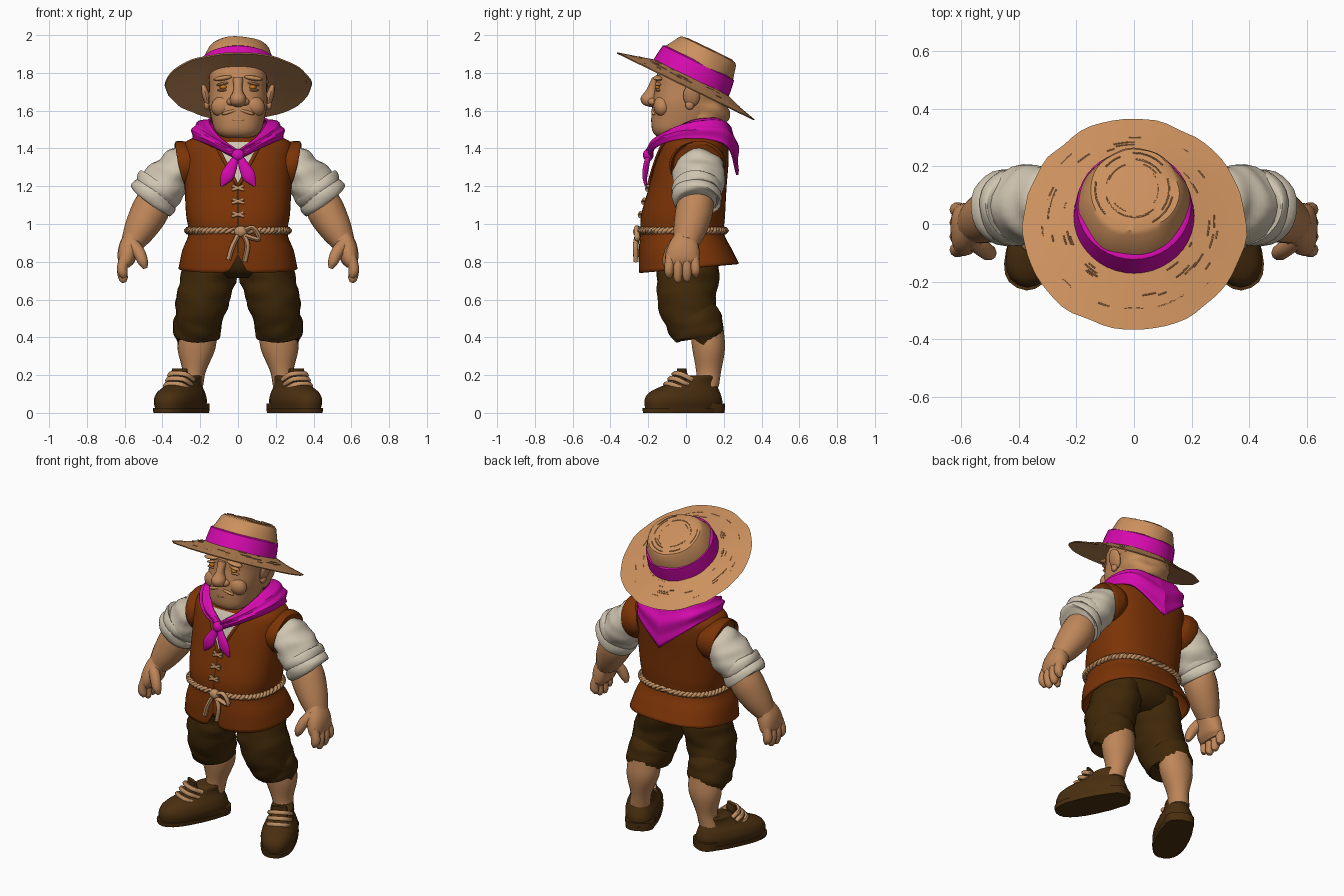
import bpy, bmesh, math, random
from mathutils import Vector, Matrix, noise

random.seed(4)
cube = bpy.data.objects.get("Cube")
if cube:
    bpy.data.objects.remove(cube)


def material(name, *rgb):
    m = bpy.data.materials.new(name)
    m.use_nodes = True
    m.diffuse_color = (*rgb, 1)
    m.node_tree.nodes["Principled BSDF"].inputs["Base Color"].default_value = (*rgb, 1)
    return m


skin = material("tan skin", .52, .24, .10)
straw = material("golden straw", .60, .28, .11)
hair = material("sandy hair", .55, .26, .10)
magenta = material("magenta cloth", .68, .003, .43)
rust = material("rust leather", .20, .034, .002)
linen = material("cream linen", .63, .56, .44)
umber = material("dark umber cloth", .05, .021, .0025)
boot = material("brown shoe leather", .068, .028, .005)
rope = material("pale rope", .53, .28, .125)
amber = material("amber eye", .58, .18, .01)


def finish(name, bm, mat, mirror=False, solid=0, matrix=None, angle=40):
    bmesh.ops.recalc_face_normals(bm, faces=bm.faces)
    if matrix:
        bm.transform(matrix)
    me = bpy.data.meshes.new(name)
    bm.to_mesh(me)
    bm.free()
    me.materials.append(mat)
    for p in me.polygons:
        p.use_smooth = True
    me.set_sharp_from_angle(angle=math.radians(angle))
    ob = bpy.data.objects.new(name, me)
    bpy.context.collection.objects.link(ob)
    if solid:
        mod = ob.modifiers.new("thickness", "SOLIDIFY")
        mod.thickness = solid
    if mirror:
        ob.modifiers.new("mirror", "MIRROR")
    return ob


def spline(keys, steps):
    """Catmull-Rom resampling of equally long tuples."""
    k = [Vector(q) for q in keys]
    k = [2 * k[0] - k[1]] + k + [2 * k[-1] - k[-2]]
    out = []
    for a, b, c, d in zip(k, k[1:], k[2:], k[3:]):
        for i in range(steps):
            t = i / steps
            out.append(.5 * (2*b + (c-a)*t + (2*a-5*b+4*c-d)*t*t + (3*b-a-3*c+d)*t**3))
    return out + [k[-2]]


def loft(name, rings, mat, n=24, power=2, steps=4, tilt=False, caps=True, wrinkle=0, shape=None, **kw):
    """Skin superellipse rings given as (x, y, z, rx, ry)."""
    rs = spline(rings, steps)
    bm = bmesh.new()
    rows = []
    for i, r in enumerate(rs):
        c, ax, ay = Vector(r[:3]), Vector((1, 0, 0)), Vector((0, 1, 0))
        if tilt:
            t = (Vector(rs[min(i+1, len(rs)-1)][:3]) - Vector(rs[max(i-1, 0)][:3])).normalized()
            ax = ay.cross(t).normalized()
            ay = t.cross(ax)
        row = []
        for j in range(n):
            a = math.tau * j / n
            u, v = math.cos(a), math.sin(a)
            d = ax * (math.copysign(abs(u)**(2/power), u) * r[3]) + ay * (math.copysign(abs(v)**(2/power), v) * r[4])
            p = c + d
            if wrinkle and d.length > 0:
                p += d.normalized() * wrinkle * noise.noise(Vector((p.x*9, p.y*9, p.z*18)))
            row.append(bm.verts.new(shape(p) if shape else p))
        rows.append(row)
    for a, b in zip(rows, rows[1:]):
        for j in range(n):
            bm.faces.new((a[j], a[(j+1) % n], b[(j+1) % n], b[j]))
    if caps:
        bm.faces.new(rows[0])
        bm.faces.new(rows[-1])
    return finish(name, bm, mat, **kw)


def patch(name, f, nu, nv, mat, **kw):
    bm = bmesh.new()
    g = [[bm.verts.new(f(i/nu, j/nv)) for j in range(nv+1)] for i in range(nu+1)]
    for i in range(nu):
        for j in range(nv):
            bm.faces.new((g[i][j], g[i+1][j], g[i+1][j+1], g[i][j+1]))
    return finish(name, bm, mat, **kw)


def ball(name, loc, size, mat, rot=0, **kw):
    bm = bmesh.new()
    bmesh.ops.create_uvsphere(bm, u_segments=16, v_segments=10, radius=1)
    m = Matrix.Translation(loc) @ Matrix.Rotation(rot, 4, 'Y') @ Matrix.Diagonal((*size, 1))
    return finish(name, bm, mat, matrix=m, **kw)


def cord(name, paths, r, mat, cyclic=False, mirror=False, matrix=None):
    cu = bpy.data.curves.new(name, "CURVE")
    cu.dimensions, cu.bevel_depth, cu.bevel_resolution, cu.use_fill_caps = "3D", r, 1, True
    for pts in paths:
        s = cu.splines.new("POLY")
        s.points.add(len(pts) - 1)
        for p, q in zip(s.points, pts):
            p.co = (*(matrix @ Vector(q) if matrix else q), 1)
        s.use_cyclic_u = cyclic
    tmp = bpy.data.objects.new(name, cu)
    bpy.context.collection.objects.link(tmp)
    bm = bmesh.new()
    bm.from_mesh(tmp.to_mesh())
    tmp.to_mesh_clear()
    bpy.data.objects.remove(tmp)
    return finish(name, bm, mat, mirror=mirror, angle=60)


# Vest with filled armhole lips
torso = [(0, .015, .765, .315, .265), (0, -.005, .86, .295, .245), (0, -.02, .95, .262, .222),
         (0, -.015, 1.05, .275, .222), (0, .01, 1.2, .283, .205), (0, .033, 1.33, .29, .192),
         (0, .047, 1.42, .285, .172), (0, .045, 1.455, .24, .13), (0, .045, 1.48, .14, .08)]
fine = spline(torso, 5)


def front(x, z, gap=.006):
    """Point just in front of the vest."""
    for a, b in zip(fine, fine[1:]):
        if z <= b[2]:
            break
    r = a.lerp(b, max(0, (z - a[2]) / (b[2] - a[2])))
    return Vector((x, r[1] - r[4] * (1 - min(1, abs(x)/r[3])**2.5)**.4 - gap, z))


def hem(p):
    k = max(0, (.95 - p.z) / .19)
    p.z += k * .1 * p.y
    if p.y < 0:
        p.z += k * k * .1 * max(0, 1 - abs(p.x) / .05)
    return p


loft("vest", torso, rust, n=72, power=2.5, steps=5, caps=False, solid=.012, shape=hem)
loft("armhole_lips", [(.23, .055, 1.325, .11, .14), (.265, .06, 1.317, .125, .15), (.295, .065, 1.31, .132, .145),
     (.303, .065, 1.308, .12, .132)], rust, n=32, tilt=True, mirror=True)
patch("shirt_front", lambda u, v: front((2*u-1)*.52*(.235*v+.004), 1.2+.235*v), 8, 10, linen)
cord("neckline_trim", [[front(.52*(.235*t/8+.004), 1.2+.235*t/8) for t in range(9)]], .009, rust, mirror=True)
patch("vest_seam", lambda u, v: front((2*u-1)*.004, .84+.36*v, .004), 1, 14, umber)
for i, z in enumerate((1.05, 1.12, 1.19)):
    cord("vest_lace_%d" % i, [[front(s*.032, z-.01), front(0, z, .01), front(-s*.03, z+.012)] for s in (1, -1)], .009, rope)

# Rope belt with knot
def belt(phase):
    pts = []
    for i in range(120):
        a = math.tau*i/120
        u, v = math.cos(a), math.sin(a)
        w = a*30 + phase
        k = .006 + .009*math.cos(w)
        pts.append((math.copysign(abs(u)**.8, u)*(.262+k), -.02+math.copysign(abs(v)**.8, v)*(.222+k),
                    .965+.01*math.sin(w)))
    return pts


cord("rope_belt", [belt(0), belt(math.pi)], .011, rope, cyclic=True)
ball("belt_knot", (.015, -.255, .96), (.035, .025, .03), rope)
cord("belt_ends", [spline([(.01, -.255, .96), (-.03, -.265, .88), (-.05, -.265, .81)], 4),
                   spline([(.02, -.255, .96), (.05, -.268, .89), (.035, -.265, .80)], 4),
                   spline([(.02, -.255, .96), (.08, -.262, .98), (.11, -.258, .92), (.03, -.26, .94)], 4)], .014, rope)

# Neckerchief
inner = spline([(.0, -.175, 1.39), (.095, -.115, 1.46), (.148, .02, 1.54), (.12, .15, 1.56), (0, .19, 1.55)], 8)
outer = spline([(.0, -.19, 1.34), (.13, -.16, 1.405), (.235, -.01, 1.45), (.19, .205, 1.415), (0, .262, 1.25)], 8)


def scarf(u, v):
    i = round(u * 32)
    p = inner[i].lerp(outer[i], v)
    out = Vector((p.x, p.y - .04, .12)).normalized()
    p = p + out * ((.032 + .01*u)*math.sin(math.pi*v) + .006*math.sin(v*16 + u*5) + .012*u)
    if u in (0, 1):
        p.x = 0
    return p


patch("neckerchief", scarf, 32, 14, magenta, solid=.012, mirror=True)
ball("neckerchief_knot", (0, -.2, 1.365), (.034, .028, .034), magenta)
loft("neckerchief_tails", [(.008, -.2, 1.36, .014, .014), (.035, -.212, 1.30, .03, .016),
     (.06, -.218, 1.25, .034, .013), (.088, -.213, 1.20, .005, .005)], magenta, n=12, tilt=True, mirror=True)

# Sleeves with rolled cuffs, forearms and hands
loft("sleeves", [(.25, .07, 1.35, .07, .10), (.315, .07, 1.295, .103, .13), (.385, .065, 1.217, .117, .133),
     (.45, .055, 1.14, .12, .125)], linen, tilt=True, steps=8, wrinkle=.018, mirror=True)
for k, (x, z, r) in enumerate(((.425, 1.185, .13), (.45, 1.14, .132))):
    loft("cuff_roll_%d" % k, [(x-.019, .06, z+.024, r-.025, r-.025), (x-.013, .06, z+.016, r, r),
         (x+.013, .055, z-.016, r, r), (x+.02, .055, z-.025, r-.03, r-.03)], linen, tilt=True, wrinkle=.01, mirror=True)
loft("forearms", [(.43, .055, 1.16, .085, .09), (.465, .045, 1.07, .1, .1), (.52, .02, .97, .085, .088),
     (.56, 0, .90, .062, .068)], skin, n=18, tilt=True, mirror=True)
loft("palms", [(.55, 0, .93, .055, .062), (.578, -.012, .87, .055, .085), (.592, -.02, .81, .046, .092),
     (.60, -.02, .775, .025, .08)], skin, n=16, tilt=True, power=2.4, mirror=True)
for name, y, tip in (("index", -.09, .715), ("middle", -.043, .69), ("ring", .005, .695), ("little", .05, .72)):
    loft(name + "_fingers", [(.597, y*.9-.002, .83, .028, .026), (.613, y, .765, .028, .026),
         (.607, y, tip+.02, .024, .022), (.60, y, tip, .01, .01)], skin, n=10, tilt=True, mirror=True)
loft("thumbs", [(.565, -.05, .90, .035, .035), (.525, -.085, .85, .033, .03), (.503, -.10, .80, .027, .027),
     (.49, -.10, .765, .012, .012)], skin, n=10, tilt=True, mirror=True)

# Trousers and shins
loft("trouser_seat", [(0, 0, .715, .10, .11), (0, 0, .76, .23, .16), (0, 0, .84, .25, .18),
     (0, 0, .94, .22, .17)], umber, power=2.4)
loft("trouser_legs", [(.135, .01, .82, .13, .155), (.155, .01, .72, .143, .16), (.185, .005, .60, .14, .155),
     (.21, .035, .48, .125, .14), (.214, .06, .42, .11, .12)], umber, tilt=True, steps=6, wrinkle=.014, mirror=True)
loft("trouser_cuffs", [(.207, .045, .51, .105, .115), (.209, .05, .50, .127, .138), (.213, .06, .45, .13, .138),
     (.216, .07, .40, .12, .13), (.216, .07, .392, .10, .10)], umber, tilt=True, steps=5, wrinkle=.012, mirror=True)
loft("shins", [(.212, .11, .45, .1, .09), (.22, .12, .34, .1, .088), (.232, .12, .22, .062, .067),
     (.245, .115, .14, .06, .06)], skin, n=18, mirror=True)

# Shoes, turned outward
foot = Matrix.Translation((.305, -.014, 0)) @ Matrix.Rotation(math.radians(26), 4, 'Z')
loft("shoe_soles", [(0, 0, 0, .098, .228), (0, 0, .026, .102, .231)], boot, power=2.5, steps=1, matrix=foot, mirror=True)
loft("shoe_heels", [(0, .14, 0, .085, .088), (0, .14, .05, .088, .09)], boot, power=2.6, steps=1, matrix=foot, mirror=True)
loft("shoe_uppers", [(0, 0, .022, .096, .217), (0, 0, .065, .104, .22), (0, .006, .105, .095, .203),
     (0, .033, .138, .076, .162), (0, .07, .165, .066, .12), (0, .095, .188, .066, .088), (0, .1, .197, .058, .075)],
     boot, power=2.3, matrix=foot, mirror=True)
loft("shoe_tongues", [(0, -.05, .13, .045, .02), (0, -.01, .19, .05, .016), (0, -.01, .235, .045, .012)],
     boot, n=12, power=3, matrix=foot, mirror=True)
cord("shoe_laces", [spline([(-.064, y+.06, z-.03), (-.042, y, z), (.042, y, z), (.064, y+.06, z-.03)], 3)
     for y, z in ((-.085, .15), (-.06, .178), (-.035, .205))], .014, rope, mirror=True, matrix=foot)

# Head
loft("head", [(0, -.08, 1.455, .05, .05), (0, -.07, 1.468, .095, .09), (0, -.045, 1.5, .125, .135),
     (0, -.012, 1.56, .142, .172), (0, 0, 1.64, .155, .178), (0, .01, 1.72, .153, .174), (0, .02, 1.80, .15, .17),
     (0, .06, 1.88, .11, .12)], skin, n=32, power=2.4)
loft("neck", [(0, .05, 1.40, .12, .12), (0, .05, 1.6, .115, .12)], skin)
loft("back_hair", [(0, .10, 1.535, .115, .10), (0, .098, 1.56, .145, .128), (0, .085, 1.65, .16, .135),
     (0, .07, 1.78, .16, .13)], hair, steps=6, wrinkle=.025)
loft("nose", [(0, -.155, 1.775, .028, .025), (0, -.18, 1.71, .024, .03), (0, -.195, 1.67, .042, .045),
     (0, -.19, 1.635, .038, .04), (0, -.175, 1.62, .015, .02)], skin, n=16)
ball("nostrils", (.038, -.176, 1.647), (.022, .026, .02), skin, mirror=True)
ball("ears", (.17, .03, 1.68), (.02, .045, .062), skin, rot=.25, mirror=True)
ball("ear_lobes", (.165, .02, 1.63), (.016, .024, .025), skin, mirror=True)
ball("eyes", (.078, -.15, 1.725), (.019, .014, .013), amber, mirror=True)
ball("upper_eyelids", (.08, -.147, 1.742), (.036, .018, .008), skin, rot=.2, mirror=True)
ball("lower_eyelids", (.08, -.147, 1.708), (.032, .014, .007), skin, mirror=True)
ball("eyebrows", (.08, -.148, 1.772), (.052, .026, .013), hair, rot=.15, mirror=True)
ball("cheeks", (.08, -.125, 1.625), (.065, .047, .055), skin, rot=.5, mirror=True)
ball("moustache", (.042, -.17, 1.594), (.048, .015, .010), hair, rot=.3, mirror=True)
ball("lower_lip", (0, -.173, 1.552), (.045, .013, .008), skin)
ball("chin", (0, -.14, 1.50), (.085, .036, .035), skin)

# Straw hat, tipped back
hat = Matrix.Translation((0, -.003, 1.734)) @ Matrix.Rotation(math.radians(-26), 4, 'X') @ Matrix.Diagonal((.945, 1, 1, 1))
brim = [(.18, .04), (.21, .035), (.31, .01), (.404, -.008), (.409, -.002), (.31, .022), (.215, .052)]
crown = [(.198, .14), (.172, .212), (.16, .225), (.11, .23), (.05, .232)]
loft("straw_hat", [(0, .01 + max(0, z-.06)*.09 if r < .22 else 0, z, r, r) for r, z in brim + crown], straw, n=64,
     steps=1, wrinkle=.012, matrix=hat)
loft("hat_band", [(0, .01, z, r, r) for z, r in ((.042, .212), (.047, .222), (.10, .216), (.136, .21), (.143, .198))],
     magenta, n=40, steps=1, matrix=hat)
strands = []
for k in range(90):
    r, a, w = random.uniform(.23, .39), random.uniform(0, math.tau), random.uniform(.08, .25)
    z, y = .053 - (r - .215) * .32, 0
    if k % 5 == 0:
        r, w, z, y = r * .38, w * 4, .229, .026
    strands.append([(r*math.cos(a+w*i/4), y + r*math.sin(a+w*i/4), z) for i in range(5)])
cord("straw_strands", strands, .0025, straw, matrix=hat)
